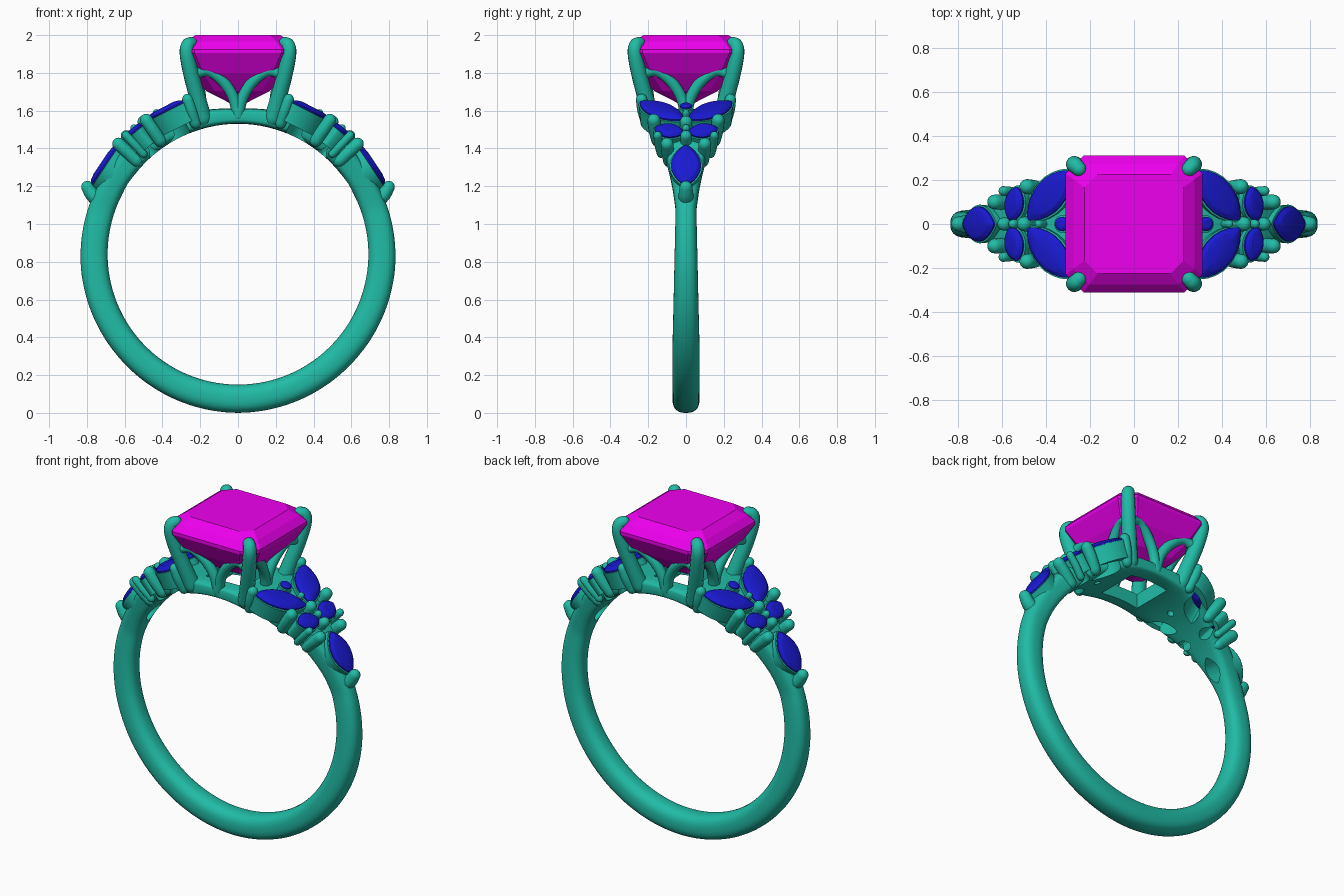
import bpy, bmesh, math
from mathutils import Vector as V

if "Cube" in bpy.data.objects:
    bpy.data.objects.remove(bpy.data.objects["Cube"])

CZ = 0.84  # height of the finger-hole centre


def material(name, col):
    m = bpy.data.materials.new(name)
    m.diffuse_color = (*col, 1)
    m.use_nodes = True
    m.node_tree.nodes["Principled BSDF"].inputs["Base Color"].default_value = m.diffuse_color
    return m


METAL = material("green_metal", (0.015, 0.50, 0.38))
PINK = material("pink_stone", (0.85, 0.0, 0.85))
BLUE = material("blue_stone", (0.01, 0.01, 0.65))


def loft(rings, closed=False):
    """Skin a list of equal-length vertex rings; cap the ends unless closed."""
    bm = bmesh.new()
    rows = [[bm.verts.new(p) for p in r] for r in rings]
    n = len(rows[0])
    pairs = list(zip(rows, rows[1:])) + ([(rows[-1], rows[0])] if closed else [])
    for a, b in pairs:
        for i in range(n):
            j = (i + 1) % n
            bm.faces.new((a[i], a[j], b[j], b[i]))
    if not closed:
        bm.faces.new(rows[0])
        bm.faces.new(rows[-1])
    bmesh.ops.recalc_face_normals(bm, faces=bm.faces)
    return bm


def smooth(ob, deg):
    bpy.ops.object.select_all(action='DESELECT')
    ob.select_set(True)
    bpy.context.view_layer.objects.active = ob
    bpy.ops.object.shade_smooth_by_angle(angle=math.radians(deg))


def finish(bm, name, mat, mx=False, my=False, deg=40):
    me = bpy.data.meshes.new(name)
    bm.to_mesh(me)
    bm.free()
    ob = bpy.data.objects.new(name, me)
    bpy.context.collection.objects.link(ob)
    if mat:
        me.materials.append(mat)
    if deg:
        smooth(ob, deg)
    if mx or my:
        m = ob.modifiers.new("mirror", 'MIRROR')
        m.use_axis = (mx, my, False)
        m.use_mirror_merge = False
    return ob


def polar(t, y, r):
    a = math.radians(t)
    return V((r * math.sin(a), y, CZ + r * math.cos(a)))


def tube(name, pts, r0, r1, mx=True, my=True, sides=14):
    """Round-ended rod along a smooth path."""
    pts = [V(p) for p in pts]
    ext = [2 * pts[0] - pts[1]] + pts + [2 * pts[-1] - pts[-2]]
    path = []
    for i in range(1, len(ext) - 2):
        a, b, c, d = ext[i - 1:i + 3]
        for k in range(6):
            s = k / 6
            path.append(0.5 * (2 * b + (c - a) * s + (2 * a - 5 * b + 4 * c - d) * s * s
                               + (3 * b - a - 3 * c + d) * s ** 3))
    path.append(pts[-1])
    n = len(path)
    side = (path[1] - path[0]).orthogonal().normalized()
    rings = []

    def ring(c, tan, r):
        u = (side - tan * side.dot(tan)).normalized()
        v = tan.cross(u)
        rings.append([c + r * (u * math.cos(q) + v * math.sin(q))
                      for q in (2 * math.pi * k / sides for k in range(sides))])
        return u

    for i, p in enumerate(path):
        tan = (path[min(i + 1, n - 1)] - path[max(i - 1, 0)]).normalized()
        r = r0 + (r1 - r0) * i / (n - 1)
        if i == 0:
            for q in (85, 60, 30):
                ring(p - tan * r * math.sin(math.radians(q)), tan, r * math.cos(math.radians(q)))
        side = ring(p, tan, r)
        if i == n - 1:
            for q in (20, 40, 60, 75, 86):
                ring(p + tan * r * math.sin(math.radians(q)), tan, r * math.cos(math.radians(q)))
    return finish(loft(rings), name, METAL, mx, my, 60)


# band: lofted section; keys are angle from top, half width, outer radius, squareness
KEYS = [(0, .215, .77, 6), (15, .215, .785, 6), (24, .19, .82, 6), (34, .16, .82, 5),
        (44, .115, .82, 5), (52, .095, .82, 4), (63, .07, .825, 3), (72, .055, .83, 2.6),
        (95, .062, .835, 2.5), (130, .072, .835, 2.5), (180, .072, .84, 2.5)]


def section(t):
    for a, b in zip(KEYS, KEYS[1:]):
        if t <= b[0]:
            s = (t - a[0]) / (b[0] - a[0])
            return [p + (q - p) * s for p, q in zip(a[1:], b[1:])]


rings = []
for i in range(144):
    t = i * 2.5
    w, ro, e = section(min(t, 360 - t))
    rm, h = (ro + .69) / 2, (ro - .69) / 2
    row = []
    for k in range(32):
        q = 2 * math.pi * (k + .5) / 32
        c, s = math.cos(q), math.sin(q)
        row.append(polar(t, w * math.copysign(abs(c) ** (2 / e), c),
                         rm + h * math.copysign(abs(s) ** (2 / e), s)))
    rings.append(row)
band = finish(loft(rings, True), "band", METAL, deg=None)

# accent stones with their collars and the holes beneath them
cutters = []


def accent(name, t, y, r, turn, a, b, p):
    c, th, al = polar(t, y, r), math.radians(t), math.radians(turn)
    T, Y, N = V((math.cos(th), 0, -math.sin(th))), V((0, 1, 0)), V((math.sin(th), 0, math.cos(th)))
    U, W = T * math.cos(al) + Y * math.sin(al), -T * math.sin(al) + Y * math.cos(al)

    def outline(s, h, grow=0):
        out = []
        for k in range(24):
            q = 2 * math.pi * k / 24
            x = math.cos(q)
            v = math.copysign(max(0, 1 - x * x) ** p, math.sin(q))
            out.append(c + U * x * (a * s + grow) + W * v * (b * s + grow) + N * h)
        return out

    my = y > 0
    d = min(1, b / .06)
    finish(loft([outline(.05, -.06 * d), outline(.6, -.035 * d), outline(1, -.004), outline(1, .004),
                 outline(.8, .018 * d), outline(.55, .024 * d)]), name + "_stone", BLUE, True, my, 20)
    finish(loft([outline(.95, -.004), outline(1, -.006, .008), outline(.95, -.11, .004),
                 outline(.6, -.11)], True), name + "_collar", METAL, True, my)
    cutters.append(finish(loft([outline(.6, -.3), outline(.6, .1)]), name + "_hole", None, True, my, None))


accent("upper_leaf", 26.8, .13, .85, 134, .155, .075, .8)
accent("lower_leaf", 39.8, .09, .85, 103, .08, .054, .7)
accent("end_leaf", 56.3, 0, .848, 0, .13, .08, .85)
accent("round_accent", 22.7, 0, .85, 0, .032, .032, .5)

# square opening under the centre stone
bm = bmesh.new()
bmesh.ops.create_cube(bm, size=1)
bmesh.ops.scale(bm, vec=(.26, .26, .4), verts=bm.verts)
bmesh.ops.translate(bm, vec=(0, 0, 1.58), verts=bm.verts)
cutters.append(finish(bm, "centre_hole", None, deg=None))

for ob in cutters:
    ob.hide_render = True
    m = band.modifiers.new("cut", 'BOOLEAN')
    m.operation, m.solver, m.object = 'DIFFERENCE', 'EXACT', ob
cut = bpy.data.meshes.new_from_object(band.evaluated_get(bpy.context.evaluated_depsgraph_get()))
band.modifiers.clear()
band.data = cut
for ob in cutters:
    bpy.data.objects.remove(ob)
smooth(band, 40)

# small bead prongs around the accent stones
for i, (t, y, rad) in enumerate([(18, .235, .03), (34.4, .17, .034), (47.3, .1, .034), (43.3, .15, .022),
                                 (35.5, 0, .033), (43.3, 0, .03), (30, 0, .018), (39.5, 0, .02)]):
    tube(f"bead_prong_{i}", [polar(t, y * .88, .73), polar(t, y * .97, .80), polar(t, y, .872 - rad * .35)],
         rad, rad, True, y > 0)
tube("end_prong", [polar(69, 0, .77), polar(67.8, 0, .83), polar(66, 0, .872)], .045, .034, True, False)

# four corner prongs of the centre setting
tube("corner_prong", [(.185, .185, 1.56), (.212, .212, 1.66), (.25, .25, 1.8), (.27, .27, 1.9),
                      (.266, .266, 1.945), (.25, .25, 1.957)], .046, .034)

# curved arches between the corner prongs, on all four sides
arch = [(.24, .24, 1.79), (.16, .228, 1.81), (.08, .212, 1.755), (.025, .198, 1.67), (0, .19, 1.57)]
tube("front_arch", arch, .028, .03)
tube("side_arch", [(y, x, z) for x, y, z in arch], .028, .03)

# centre stone: step-cut square with clipped corners
steps = [(.004, 1.62), (.17, 1.705), (.25, 1.80), (.31, 1.905), (.31, 1.925), (.275, 1.965), (.225, 2.0)]
rings = []
for h, z in steps:
    k = h * .74
    rings.append([(h, -k, z), (h, k, z), (k, h, z), (-k, h, z), (-h, k, z), (-h, -k, z), (-k, -h, z), (k, -h, z)])
finish(loft(rings), "centre_stone", PINK, deg=None)
